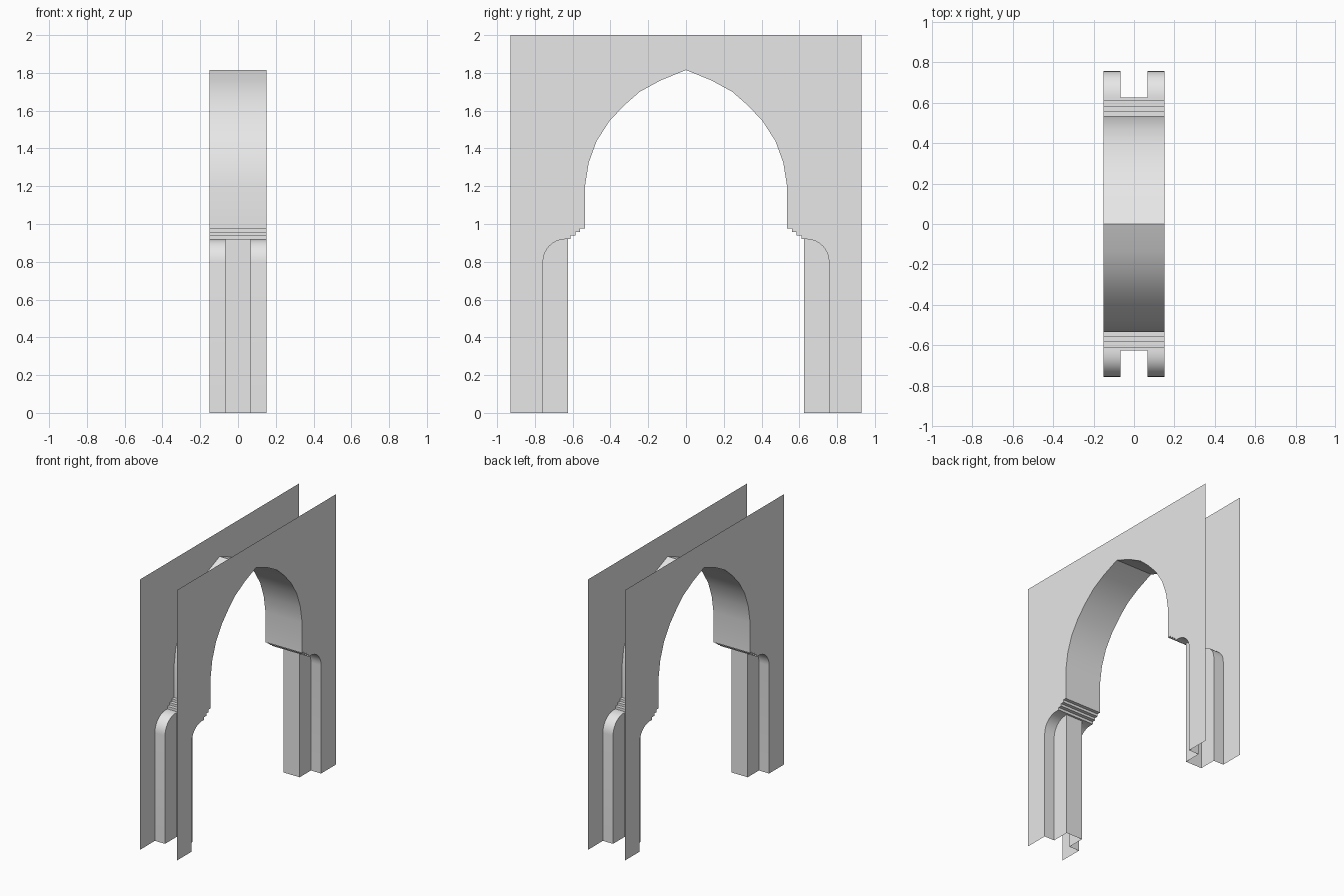
import bpy, bmesh, math

if "Cube" in bpy.data.objects:
    bpy.data.objects.remove(bpy.data.objects["Cube"])

W, P = 0.15, 0.067          # half thickness of arch, half width of pilaster
EDGE, TOP, FACE = 0.93, 2.0, 0.626

stone = bpy.data.materials.new("pale_stone")
stone.diffuse_color = (0.8, 0.8, 0.8, 1)
stone.use_nodes = True
stone.node_tree.nodes["Principled BSDF"].inputs["Base Color"].default_value = stone.diffuse_color


def make(name, faces, smooth=False):
    """Object from a list of polygons given as point lists."""
    bm = bmesh.new()
    for f in faces:
        bm.faces.new([bm.verts.new(p) for p in f])
    bmesh.ops.remove_doubles(bm, verts=bm.verts, dist=1e-5)
    me = bpy.data.meshes.new(name)
    bm.to_mesh(me)
    bm.free()
    me.materials.append(stone)
    ob = bpy.data.objects.new(name, me)
    bpy.context.collection.objects.link(ob)
    if smooth:
        bpy.ops.object.select_all(action='DESELECT')
        ob.select_set(True)
        bpy.context.view_layer.objects.active = ob
        bpy.ops.object.shade_smooth_by_angle(angle=math.radians(30))
    return ob


def strip(profile, x0, x1):
    """Sweep a (y, z) profile between two x positions."""
    return [[(x0, *a), (x1, *a), (x1, *b), (x0, *b)]
            for a, b in zip(profile, profile[1:])]


def flip(pts):
    return [(-y, z) for y, z in pts]


# Half profiles, right side (y, z), from the floor upward
cove = [(0.757, 0)] + [(0.637 + 0.12 * math.cos(t), 0.80 + 0.12 * math.sin(t))
                       for t in [math.pi / 2 * i / 8 for i in range(9)]] + [(FACE, 0.92)]
steps = [(FACE, 0.92), (0.611, 0.92), (0.611, 0.939), (0.585, 0.939),
         (0.585, 0.957), (0.56, 0.957), (0.56, 0.976), (0.535, 0.976)]
arch = [(0.535, 0.976), (0.535, 1.2), (0.515, 1.325), (0.473, 1.44), (0.404, 1.547),
        (0.325, 1.63), (0.245, 1.70), (0.135, 1.76), (0, 1.815)]

# Two thin wall faces with the arched opening
half = cove + steps[1:] + arch[1:]
outline = half + flip(half)[-2::-1] + [(-EDGE, 0), (-EDGE, TOP), (EDGE, TOP), (EDGE, 0)]
for name, x in (("front_wall", W), ("back_wall", -W)):
    pts = [(x, y, z) for y, z in outline]
    make(name, [pts if x < 0 else pts[::-1]])

# Pointed arch lining
make("arch_lining", strip(arch + flip(arch)[-2::-1], W, -W), True)

for side, name in ((1, "right"), (-1, "left")):
    s = (lambda p: p) if side > 0 else flip
    a, b = W * side, -W * side
    # Stepped moulding
    make(name + "_steps", strip(s(steps), a, b))
    # Recessed jambs with rounded tops, either side of the pilaster
    make(name + "_jambs", strip(s(cove), a, P * side) + strip(s(cove), -P * side, b), True)
    # Projecting pilaster: front face and two cheeks
    cheek = s(cove + [(FACE, 0)])
    cheeks = [[(x, y, z) for y, z in (cheek if x * side > 0 else cheek[::-1])] for x in (P, -P)]
    make(name + "_pilaster", strip(s([(FACE, 0), (FACE, 0.92)]), a * P / W, b * P / W) + cheeks)
